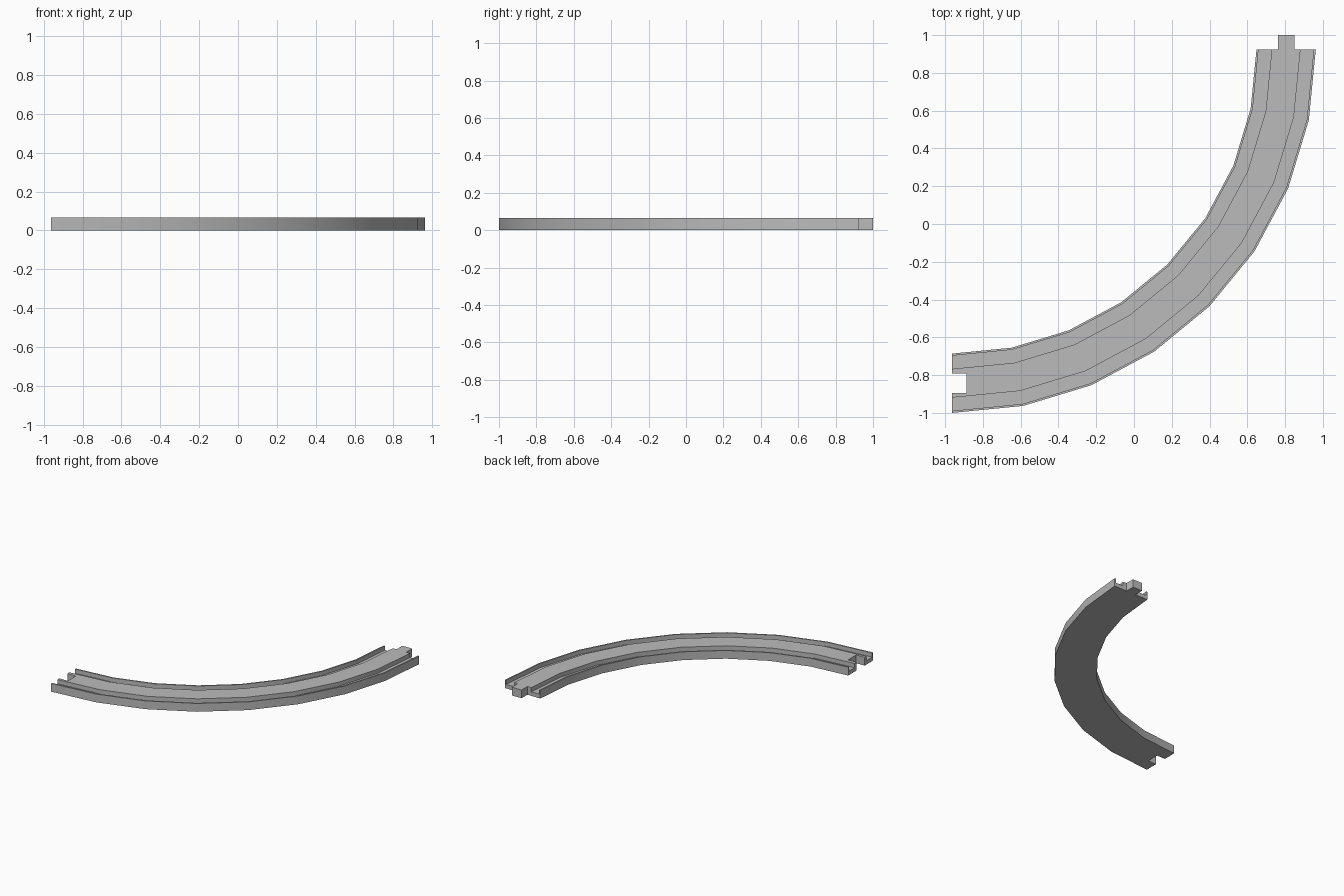
import bpy, bmesh, math

if "Cube" in bpy.data.objects:
    bpy.data.objects.remove(bpy.data.objects["Cube"], do_unlink=True)

# Bend centre, radii and heights
CX, CY = -0.9625, 0.925
R_IN, R_OUT = 1.611, 1.925
R_MID = (R_IN + R_OUT) / 2
RIM, HALF_BED = 0.011, 0.076
TOP, GROOVE = 0.066, 0.032
SEGMENTS = 8

grey = bpy.data.materials.new("plain grey")
grey.use_nodes = True
colour = (0.5, 0.5, 0.5, 1)
grey.diffuse_color = colour
grey.node_tree.nodes["Principled BSDF"].inputs["Base Color"].default_value = colour


def add_object(name, bm):
    bmesh.ops.recalc_face_normals(bm, faces=bm.faces)
    mesh = bpy.data.meshes.new(name)
    bm.to_mesh(mesh)
    bm.free()
    mesh.materials.append(grey)
    obj = bpy.data.objects.new(name, mesh)
    bpy.context.collection.objects.link(obj)
    return obj


def add_box(name, lo, hi):
    bm = bmesh.new()
    bmesh.ops.create_cube(bm, size=1)
    for v in bm.verts:
        v.co = [(a + b) / 2 + c * (b - a) for a, b, c in zip(lo, hi, v.co)]
    return add_object(name, bm)


def select_only(obj):
    bpy.ops.object.select_all(action='DESELECT')
    obj.select_set(True)
    bpy.context.view_layer.objects.active = obj


# Track: thin rims, two wheel grooves and a raised bed, swept through 90 degrees
profile = [
    (R_IN, 0), (R_OUT, 0), (R_OUT, TOP), (R_OUT - RIM, TOP), (R_OUT - RIM, GROOVE),
    (R_MID + HALF_BED, GROOVE), (R_MID + HALF_BED, TOP),
    (R_MID - HALF_BED, TOP), (R_MID - HALF_BED, GROOVE),
    (R_IN + RIM, GROOVE), (R_IN + RIM, TOP), (R_IN, TOP),
]
bm = bmesh.new()
rings = []
for i in range(SEGMENTS + 1):
    a = math.radians(90) * i / SEGMENTS
    rings.append([bm.verts.new((CX + r * math.sin(a), CY - r * math.cos(a), z))
                  for r, z in profile])
n = len(profile)
for r0, r1 in zip(rings, rings[1:]):
    for k in range(n):
        m = (k + 1) % n
        bm.faces.new((r0[k], r0[m], r1[m], r1[k]))
bm.faces.new(rings[0])
bm.faces.new(rings[-1])
track = add_object("curved_track", bm)

# Socket cut through the start of the track
cutter = add_box("socket_cutter", (CX - 0.1, CY - R_MID - 0.051, -0.1),
                 (CX + 0.075, CY - R_MID + 0.051, 0.2))
cutter.hide_render = True
cut = track.modifiers.new("socket", 'BOOLEAN')
cut.operation = 'DIFFERENCE'
cut.solver = 'EXACT'
cut.object = cutter
select_only(track)
bpy.ops.object.modifier_apply(modifier=cut.name)
bpy.data.objects.remove(cutter, do_unlink=True)
select_only(track)
bpy.ops.object.shade_smooth_by_angle(angle=math.radians(30))

# Connector peg at the far end
add_box("connector_peg", (CX + R_MID - 0.043, CY - 0.01, 0), (CX + R_MID + 0.043, 1.0, TOP))
